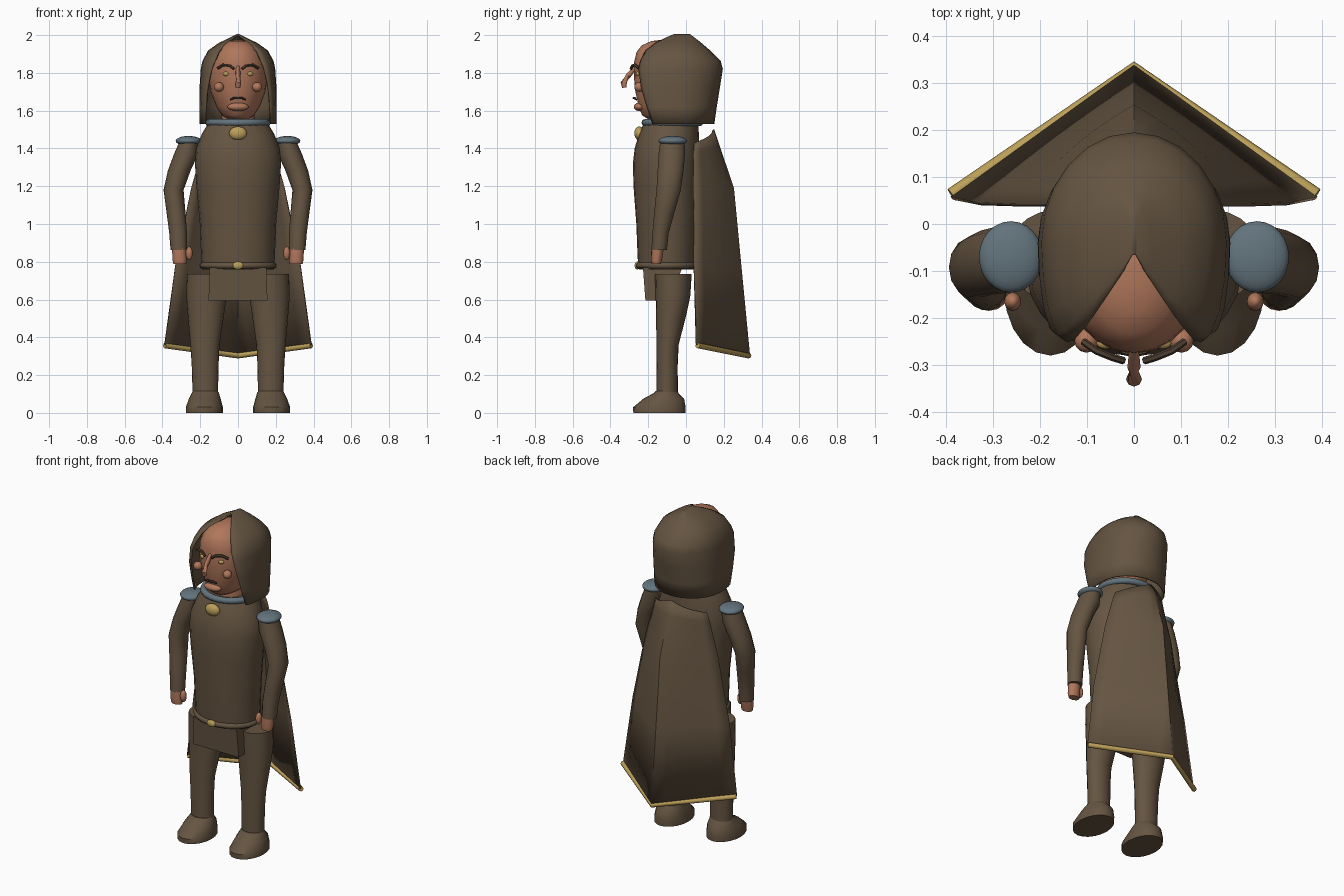
import bpy, bmesh, math
from mathutils import Vector

if "Cube" in bpy.data.objects:
    bpy.data.objects.remove(bpy.data.objects["Cube"])


def material(name, rgb):
    m = bpy.data.materials.new(name)
    m.diffuse_color = (*rgb, 1)
    m.use_nodes = True
    m.node_tree.nodes["Principled BSDF"].inputs["Base Color"].default_value = m.diffuse_color
    return m


CLOTH = material("brown cloth", (0.130, 0.090, 0.054))
SKIN = material("skin", (0.44, 0.185, 0.105))
STEEL = material("blue steel", (0.125, 0.175, 0.205))
GOLD = material("gold", (0.50, 0.35, 0.10))
HAIR = material("dark brow", (0.075, 0.050, 0.032))


def finish(bm, name, mat, angle=45):
    bmesh.ops.recalc_face_normals(bm, faces=bm.faces[:])
    me = bpy.data.meshes.new(name)
    bm.to_mesh(me)
    bm.free()
    me.materials.append(mat)
    ob = bpy.data.objects.new(name, me)
    bpy.context.collection.objects.link(ob)
    bpy.ops.object.select_all(action='DESELECT')
    ob.select_set(True)
    bpy.context.view_layer.objects.active = ob
    bpy.ops.object.shade_smooth_by_angle(angle=math.radians(angle))
    return ob


def skin_rows(bm, rows, closed):
    vs = [[bm.verts.new(p) for p in row] for row in rows]
    n = len(rows[0])
    for a, b in zip(vs, vs[1:]):
        for i in range(n if closed else n - 1):
            j = (i + 1) % n
            bm.faces.new((a[i], a[j], b[j], b[i]))
    return vs


def loft(name, rings, mat, n=20, angle=45):
    """Stack of level ellipses (cx, cy, z, rx, ry), capped at both ends."""
    bm = bmesh.new()
    rows = [[(cx + rx * math.cos(2 * math.pi * i / n), cy + ry * math.sin(2 * math.pi * i / n), z)
             for i in range(n)] for cx, cy, z, rx, ry in rings]
    vs = skin_rows(bm, rows, True)
    bm.faces.new(vs[0])
    bm.faces.new(vs[-1])
    return finish(bm, name, mat, angle)


def ball(name, loc, size, mat, seg=20):
    bm = bmesh.new()
    bmesh.ops.create_uvsphere(bm, u_segments=seg, v_segments=12, radius=1)
    for v in bm.verts:
        v.co = Vector(loc) + Vector(a * b for a, b in zip(v.co, size))
    return finish(bm, name, mat, 60)


def tube(name, pts, radii, mat, closed=False, n=8):
    """Round tube through points; radii is one number or one per point."""
    bm = bmesh.new()
    pts = [Vector(p) for p in pts]
    k = len(pts)
    if not isinstance(radii, (list, tuple)):
        radii = [radii] * k
    rows = []
    for i, p in enumerate(pts):
        a = pts[(i - 1) % k] if closed or i else p
        b = pts[(i + 1) % k] if closed or i < k - 1 else p
        d = (b - a).normalized()
        u = d.cross(Vector((0, 0, 1) if abs(d.z) < 0.9 else (1, 0, 0))).normalized()
        w = d.cross(u)
        rows.append([p + radii[i] * (u * math.cos(2 * math.pi * j / n) + w * math.sin(2 * math.pi * j / n))
                     for j in range(n)])
    if closed:
        rows.append(rows[0])
    vs = skin_rows(bm, rows, True)
    if closed:
        bmesh.ops.remove_doubles(bm, verts=bm.verts[:], dist=1e-5)
    else:
        bm.faces.new(vs[0])
        bm.faces.new(vs[-1])
    return finish(bm, name, mat, 50)


def oval(cy, z, rx, ry, n=32):
    return [(rx * math.cos(2 * math.pi * i / n), cy + ry * math.sin(2 * math.pi * i / n), z) for i in range(n)]


# Body
loft("torso", [(0, -.10, .76, .190, .150), (0, -.10, .82, .195, .156), (0, -.10, 1.0, .202, .163),
               (0, -.105, 1.2, .220, .173), (0, -.105, 1.32, .228, .176), (0, -.10, 1.40, .222, .172),
               (0, -.09, 1.48, .190, .158), (0, -.08, 1.53, .160, .145)], CLOTH, 24)
tube("collar", oval(-.072, 1.537, .155, .145), .019, STEEL, True)
tube("belt", oval(-.10, .78, .188, .150), .017, CLOTH, True)
ball("belt_buckle", (0, -.258, .78), (.029, .014, .021), GOLD)
ball("chest_clasp", (0, -.248, 1.48), (.047, .026, .036), GOLD)

# Front flap below the belt
bm = bmesh.new()
rows = [[(-w, yf, z), (w, yf, z), (w, yb, z), (-w, yb, z)]
        for z, w, yf, yb in ((.595, .156, -.215, -.08), (.77, .150, -.228, -.02))]
ends = skin_rows(bm, rows, True)
bm.faces.new(ends[0])
bm.faces.new(ends[1])
finish(bm, "loin_flap", CLOTH, 30)

# Limbs, one set per side
for s, side in ((1, "left"), (-1, "right")):
    loft(side + "_leg", [(s * x, y, z, rx, ry) for x, y, z, rx, ry in (
        (.173, -.10, .09, .067, .057), (.174, -.10, .25, .071, .056), (.175, -.098, .36, .077, .059),
        (.170, -.078, .52, .096, .080), (.167, -.069, .62, .107, .092), (.167, -.067, .735, .103, .097))], CLOTH)
    loft(side + "_boot", [(s * x, y, z, rx, ry) for x, y, z, rx, ry in (
        (.178, -.141, 0, .098, .138), (.178, -.141, .03, .098, .139), (.176, -.118, .075, .084, .108),
        (.173, -.105, .105, .072, .065), (.173, -.103, .116, .066, .057))], CLOTH)
    loft(side + "_arm", [(s * x, y, z, rx, ry) for x, y, z, rx, ry in (
        (.314, -.142, .862, .043, .042), (.317, -.135, .95, .047, .044), (.328, -.115, 1.06, .050, .055),
        (.341, -.092, 1.18, .053, .066), (.312, -.082, 1.28, .060, .070), (.275, -.075, 1.37, .064, .072),
        (.258, -.072, 1.44, .050, .066))], CLOTH, 14)
    loft(side + "_hand", [(s * x, y, z, rx, ry) for x, y, z, rx, ry in (
        (.308, -.157, .788, .034, .024), (.309, -.156, .81, .038, .029), (.312, -.150, .87, .037, .032))], SKIN, 12)
    ball(side + "_thumb", (s * .258, -.165, .845), (.018, .02, .036), SKIN, 12)
    ball(side + "_shoulder_plate", (s * .262, -.070, 1.44), (.068, .076, .026), STEEL, 24)

# Head and neck
loft("neck", [(0, -.07, 1.50, .09, .09), (0, -.07, 1.63, .085, .085)], SKIN)
loft("head", [(0, (f + b) / 2, z, rx, (b - f) / 2) for z, rx, f, b in (
    (1.555, .055, -.20, .0), (1.575, .085, -.232, .03), (1.62, .115, -.250, .06), (1.70, .145, -.268, .09),
    (1.78, .157, -.276, .11), (1.86, .152, -.274, .11), (1.91, .128, -.262, .08), (1.945, .092, -.235, .03),
    (1.968, .050, -.185, -.03), (1.975, .015, -.13, -.08))], SKIN, 24, 60)
tube("nose", [(0, -.265, 1.835), (0, -.305, 1.785), (0, -.330, 1.745), (0, -.326, 1.722)],
     [.010, .014, .017, .012], SKIN)
ball("mouth", (0, -.247, 1.620), (.056, .029, .022), SKIN)
for s, side in ((1, "left"), (-1, "right")):
    ball(side + "_eye", (s * .061, -.254, 1.795), (.019, .012, .012), GOLD, 12)
    ball(side + "_cheek", (s * .101, -.248, 1.725), (.026, .026, .025), SKIN, 12)
    tube(side + "_brow", [(s * .022, -.291, 1.822), (s * .045, -.284, 1.838), (s * .080, -.270, 1.842),
                          (s * .108, -.250, 1.825)], .008, HAIR, n=6)
    tube(side + "_moustache", [(s * .004, -.276, 1.667), (s * .022, -.272, 1.667), (s * .040, -.262, 1.658)],
         [.007, .007, .004], HAIR, n=6)

# Hood: level arcs (z, half width, back y, opening half width, opening y)
bm = bmesh.new()
rows = []
yc = -.04
for z, rx, yb, xe, ye in ((1.53, .200, .145, .172, -.175), (1.62, .200, .158, .168, -.205),
                          (1.72, .199, .174, .160, -.235), (1.82, .192, .190, .138, -.248),
                          (1.86, .184, .180, .122, -.240), (1.915, .155, .125, .098, -.212),
                          (1.955, .098, .078, .062, -.160), (1.985, .035, .040, .022, -.100),
                          (2.0, .006, .020, .003, -.065)):
    half = [(rx * math.sin(t * math.pi / 12), yc + (yb - yc) * math.cos(t * math.pi / 12)) for t in range(7)]
    half += [(xe + (rx - xe) * math.cos(t * math.pi / 8), yc + (ye - yc) * math.sin(t * math.pi / 8))
             for t in range(1, 5)]
    rows.append([(-x, y, z) for x, y in half[:0:-1]] + [(x, y, z) for x, y in half])
vs = skin_rows(bm, rows, False)
bm.faces.new(vs[-1])
hood = finish(bm, "hood", CLOTH, 50)

# Cape: pointed folds hanging from the shoulders (centre z, side z, half width, side y, centre y)
bm = bmesh.new()
rows = []
for zc, zs, w, ys, y0 in ((1.50, 1.43, .175, .045, .145), (1.42, 1.38, .190, .040, .172),
                          (1.19, 1.19, .245, .040, .250), (.75, .78, .330, .043, .292),
                          (.305, .36, .388, .055, .335)):
    row = []
    for i in range(-6, 7):
        t = abs(i) / 6
        bulge = .022 * math.sin(math.pi * t) * (zc - .305)
        row.append((w * i / 6, y0 + (ys - y0) * t + bulge, zc + (zs - zc) * t))
    rows.append(row)
skin_rows(bm, rows, False)
cape = finish(bm, "cape", CLOTH, 40)
tube("cape_hem", [(-.388, .062, .357), (0, .331, .303), (.388, .062, .357)], .015, GOLD)

# Give the cloth shells a little thickness
for ob, t in ((hood, .010), (cape, .008)):
    mod = ob.modifiers.new("thickness", 'SOLIDIFY')
    mod.thickness = t
    mod.offset = 0
